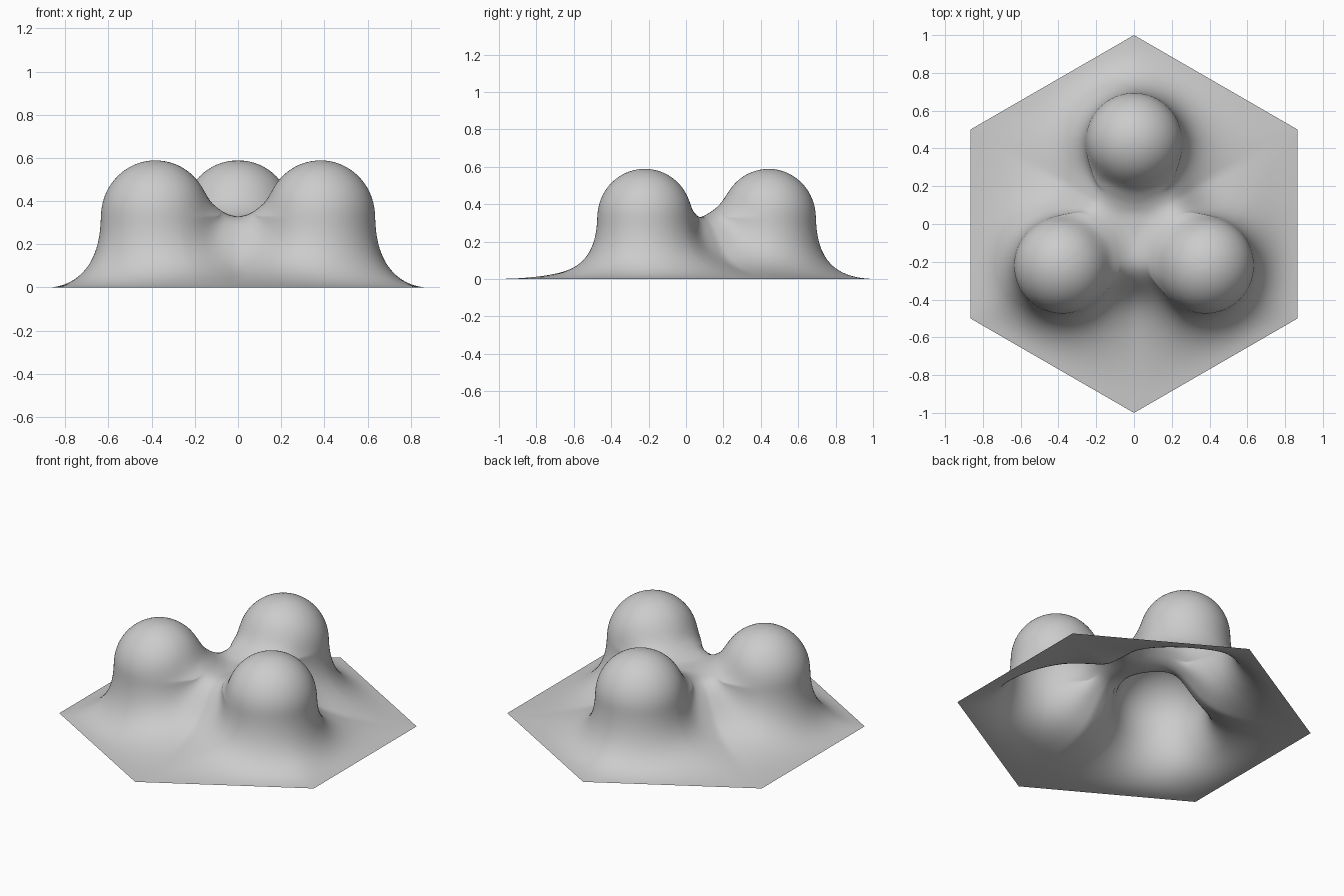
import bpy, bmesh, math
from mathutils import Vector

if "Cube" in bpy.data.objects:
    bpy.data.objects.remove(bpy.data.objects["Cube"])

H = math.sqrt(3) / 2          # hexagon apothem
BUMP = 0.44                   # distance of each bump from the middle
RADIUS = 0.255                # dome radius
MID, DOME = 0.33, 0.26        # height of dome equator, dome height
P, BLEND_R = 1.8, 0.235       # blend between the bumps near the middle


def polar(deg, r=1.0):
    return Vector((r * math.cos(math.radians(deg)), r * math.sin(math.radians(deg))))


ANGLES = (90, 210, 330)
centres = [polar(a, BUMP) for a in ANGLES]
edge_normals = [polar(a) for a in range(0, 360, 60)]


def wall_distance(p):
    """Distance outside the dome walls, bridging the gaps near the middle."""
    rs = [max((p - c).length, 1e-6) for c in centres]
    bridged = sum(r ** -P for r in rs) ** (-1 / P) - BLEND_R
    w = math.exp(-(max(0.0, p.length - 0.22) / 0.2) ** 2)
    return w * bridged + (1 - w) * (min(rs) - RADIUS)


def edge_distance(p):
    ds = [H - p.dot(n) for n in edge_normals]
    if min(ds) < 1e-6:
        return 0.0
    return sum(d ** -4 for d in ds) ** -0.25


def height(p):
    r = min((p - c).length for c in centres)
    d = wall_distance(p)
    if d <= 0:
        z = MID + 0.13 * math.tanh(-2.5 * d / 0.13)
    else:
        t = d / (d + edge_distance(p))
        # gentler fall-off at the saddles between bumps and in the middle
        near = min((p - polar(a + 180, 0.2)).length for a in ANGLES)
        power = 0.5 + 0.35 * math.exp(-(min(near, p.length) / 0.13) ** 2)
        z = MID * max(0.0, 1 - t ** power) ** 1.7
    if r < RADIUS:
        z = max(z, MID + DOME * math.sqrt(1 - (r / RADIUS) ** 2))
    return z


def wall_fraction(c, q):
    """How far along the ray c-q the dome wall lies."""
    lo, hi = 0.0, 1.0
    for _ in range(24):
        m = (lo + hi) / 2
        if wall_distance(c.lerp(q, m)) < 0:
            lo = m
        else:
            hi = m
    return min(lo, 0.8)


INNER, OUTER, SIDE = 24, 24, 40
bm = bmesh.new()

# Each bump sits in one third (a rhombus) of the hexagon, meshed with rays
for c, a in zip(centres, ANGLES):
    quad = [Vector((0, 0)), polar(a - 60), polar(a), polar(a + 60)]
    rim = [quad[k].lerp(quad[(k + 1) % 4], i / SIDE) for k in range(4) for i in range(SIDE)]
    top = bm.verts.new((c.x, c.y, height(c)))
    rays = []
    for q in rim:
        w = wall_fraction(c, q)
        steps = [w * math.sin(math.pi / 2 * i / INNER) for i in range(1, INNER + 1)]
        steps += [w + (1 - w) * (i / OUTER) ** 2.2 for i in range(1, OUTER + 1)]
        pts = [c.lerp(q, s) for s in steps]
        rays.append([bm.verts.new((p.x, p.y, height(p))) for p in pts])
    for i, r0 in enumerate(rays):
        r1 = rays[(i + 1) % len(rays)]
        bm.faces.new((top, r0[0], r1[0]))
        for j in range(len(r0) - 1):
            bm.faces.new((r0[j], r0[j + 1], r1[j + 1], r1[j]))

# Weld the thirds and relax the inside
bmesh.ops.remove_doubles(bm, verts=bm.verts, dist=1e-4)
inside = [v for v in bm.verts if not v.is_boundary]
for _ in range(8):
    bmesh.ops.smooth_vert(bm, verts=inside, factor=0.5,
                          use_axis_x=True, use_axis_y=True, use_axis_z=True)
bmesh.ops.recalc_face_normals(bm, faces=bm.faces)
if sum(f.normal.z for f in bm.faces) < 0:
    bmesh.ops.reverse_faces(bm, faces=bm.faces)
for f in bm.faces:
    f.smooth = True

mesh = bpy.data.meshes.new("bumpy_hexagon_sheet")
bm.to_mesh(mesh)
bm.free()
sheet = bpy.data.objects.new("bumpy_hexagon_sheet", mesh)
bpy.context.collection.objects.link(sheet)
